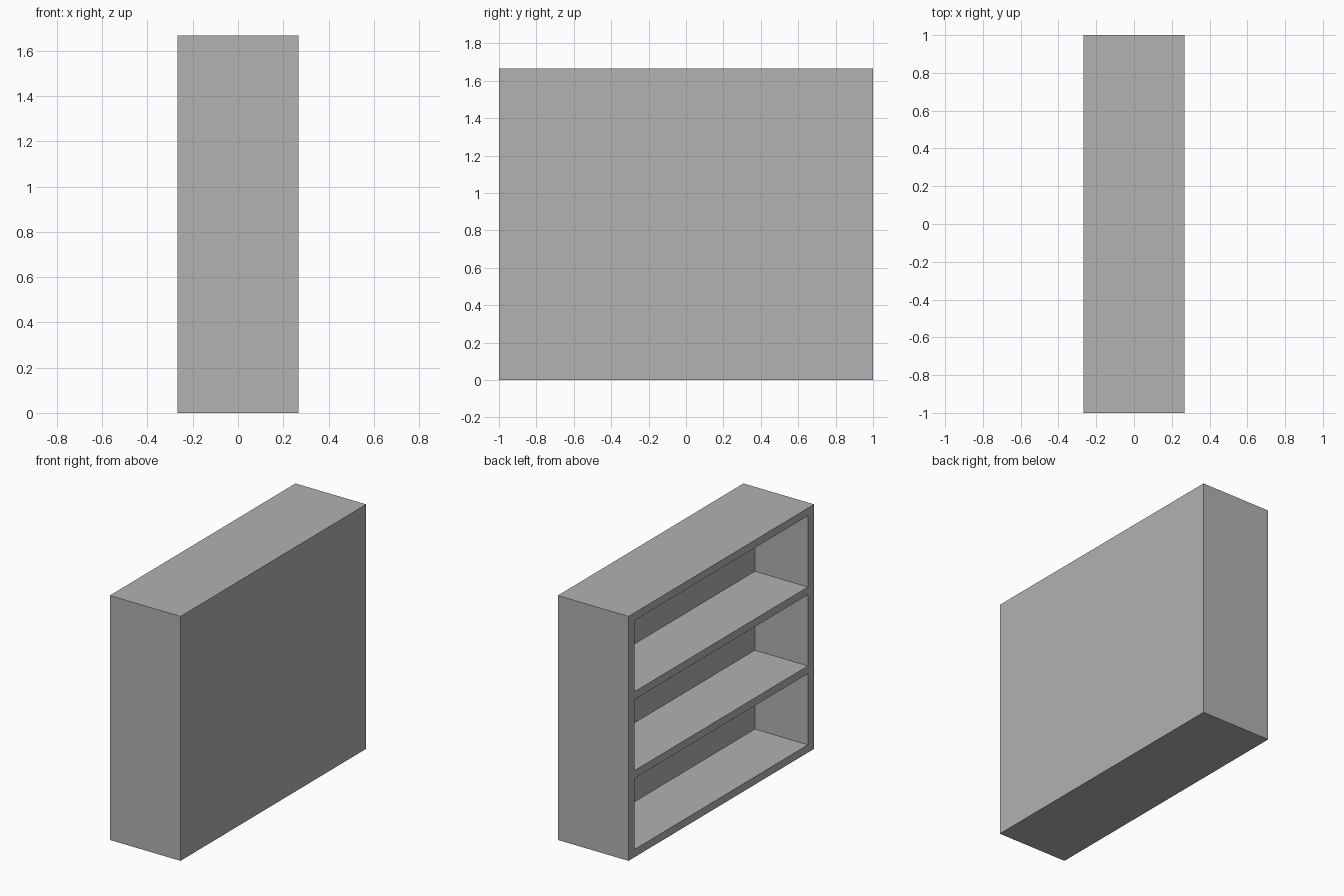
import bpy
from mathutils import Vector

if "Cube" in bpy.data.objects:
    bpy.data.objects.remove(bpy.data.objects["Cube"], do_unlink=True)

# Overall size and board thicknesses
DEPTH, WIDTH, HEIGHT = 0.533, 2.0, 1.667
SIDE, SHELF, BACK = 0.067, 0.053, 0.133
BAYS = 3

grey = bpy.data.materials.new("plain_grey")
grey.use_nodes = True
colour = (0.445, 0.445, 0.445, 1)
grey.diffuse_color = colour
grey.node_tree.nodes["Principled BSDF"].inputs["Base Color"].default_value = colour


def box(name, low, high):
    """Axis-aligned box between two corners."""
    low, high = Vector(low), Vector(high)
    bpy.ops.mesh.primitive_cube_add(size=1, location=(low + high) / 2)
    obj = bpy.context.object
    obj.name = name
    obj.scale = high - low
    bpy.ops.object.transform_apply(location=False, rotation=False, scale=True)
    obj.data.materials.append(grey)
    return obj


# Solid case
case = box("bookcase", (-DEPTH / 2, -WIDTH / 2, 0), (DEPTH / 2, WIDTH / 2, HEIGHT))

# Equal bays, open on the -x side, separated by shelves
bay_height = (HEIGHT - (BAYS + 1) * SHELF) / BAYS
inner = WIDTH / 2 - SIDE
for i in range(BAYS):
    bottom = SHELF + i * (bay_height + SHELF)
    cutter = box("bay_cutter", (-DEPTH, -inner, bottom),
                 (DEPTH / 2 - BACK, inner, bottom + bay_height))
    cutter.hide_render = True
    cut = case.modifiers.new("bay", "BOOLEAN")
    cut.operation = "DIFFERENCE"
    cut.solver = "EXACT"
    cut.object = cutter
    bpy.context.view_layer.objects.active = case
    bpy.ops.object.modifier_apply(modifier=cut.name)
    bpy.data.objects.remove(cutter, do_unlink=True)
